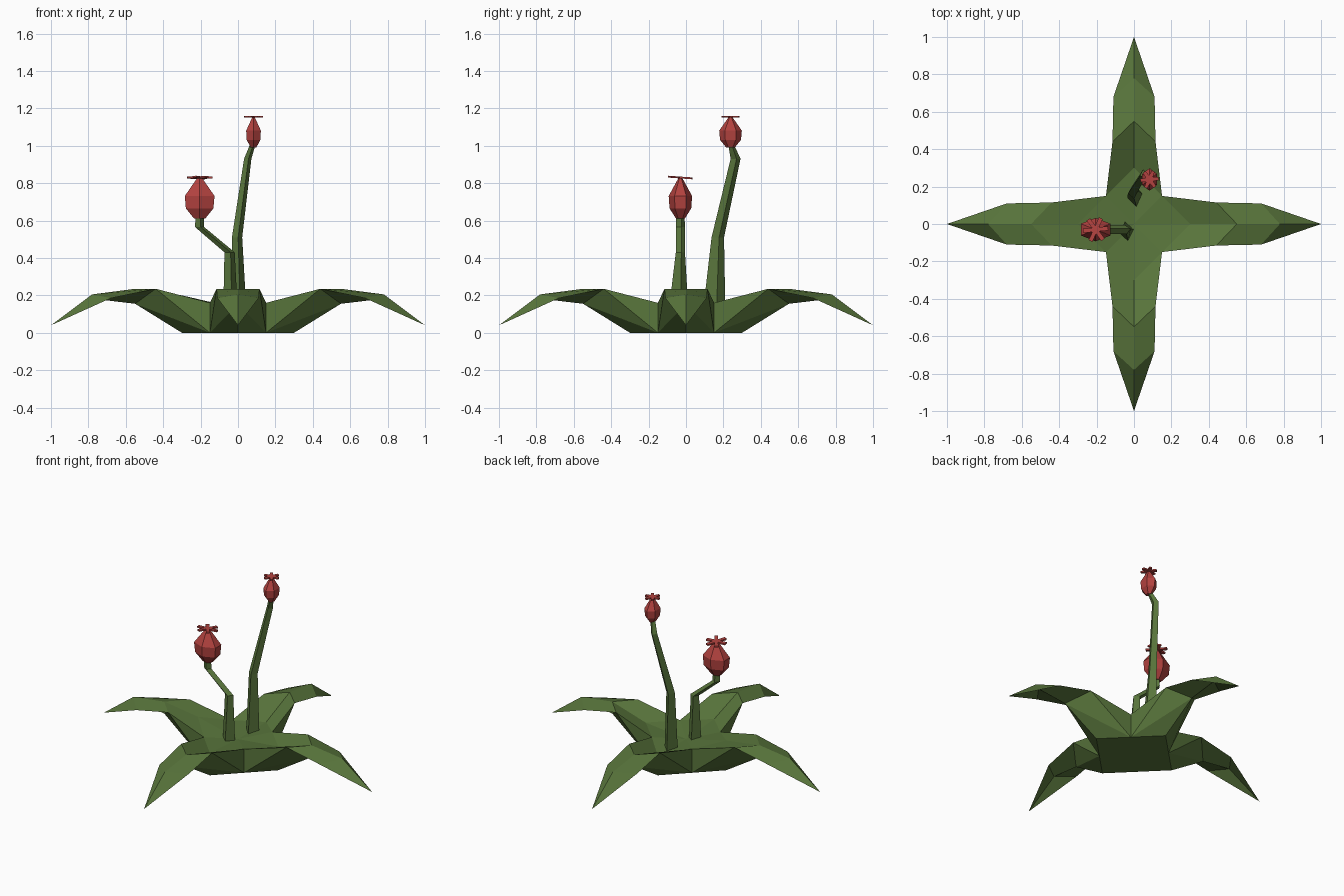
import bpy, bmesh
from math import cos, sin, pi
from mathutils import Matrix, Vector

if "Cube" in bpy.data.objects:
    bpy.data.objects.remove(bpy.data.objects["Cube"])


def material(name, rgb):
    m = bpy.data.materials.new(name)
    m.diffuse_color = (*rgb, 1)
    m.use_nodes = True
    m.node_tree.nodes["Principled BSDF"].inputs["Base Color"].default_value = m.diffuse_color
    return m


GREEN = material("leaf_green", (0.10, 0.18, 0.045))
RED = material("bud_red", (0.45, 0.055, 0.05))


def finish(name, bm, mat):
    bmesh.ops.remove_doubles(bm, verts=bm.verts, dist=0.001)
    bmesh.ops.recalc_face_normals(bm, faces=bm.faces)
    me = bpy.data.meshes.new(name)
    bm.to_mesh(me)
    bm.free()
    me.materials.append(mat)
    ob = bpy.data.objects.new(name, me)
    bpy.context.collection.objects.link(ob)
    return ob


def loft(bm, rings):
    """Skin a list of equal-length point rings and cap both ends."""
    vs = [[bm.verts.new(p) for p in r] for r in rings]
    n = len(vs[0])
    for a, b in zip(vs, vs[1:]):
        for i in range(n):
            bm.faces.new((a[i], a[(i + 1) % n], b[(i + 1) % n], b[i]))
    bm.faces.new(vs[0])
    bm.faces.new(vs[-1])


# Rosette: four folded leaves welded over a diamond-shaped base
def add_leaf(bm, turn, dip):
    rot = Matrix.Rotation(turn, 3, 'Z')
    for s in (1, -1):
        P = dict(
            mid=(0, 0, 0.13), crotch=(0.15, 0.15 * s, 0.16), inner=(0.30, 0, dip),
            edge1=(0.44, 0.115 * s, 0.235), rib1=(0.55, 0, 0.235),
            edge2=(0.68, 0.11 * s, 0.185), rib2=(0.78, 0, 0.205), tip=(1, 0, 0.04),
            base=(0, 0, 0), foot=(0.15, 0.15 * s, 0), heel=(0.30, 0, 0),
            keel1=(0.55, 0, 0.155), keel2=(0.76, 0, 0.18))
        V = {k: bm.verts.new(rot @ Vector(p)) for k, p in P.items()}
        for f in ("mid crotch inner", "crotch edge1 rib1 inner",
                  "edge1 edge2 rib2 rib1", "edge2 tip rib2",
                  "base heel foot", "foot edge1 crotch", "foot heel keel1",
                  "foot keel1 edge1", "edge1 keel1 keel2 edge2",
                  "edge2 keel2 tip"):
            bm.faces.new([V[k] for k in f.split()])


bm = bmesh.new()
for i, dip in enumerate((0.16, 0.13, 0.20, 0.15)):
    add_leaf(bm, i * pi / 2, dip)
finish("leaves", bm, GREEN)


# Stems: bent, tapering four-sided stalks (x, y, z, half width x, half width y)
def stem(name, path):
    bm = bmesh.new()
    loft(bm, [[(x + rx * cos(a * pi / 2 + 0.2), y + ry * sin(a * pi / 2 + 0.2), z)
               for a in range(4)] for x, y, z, rx, ry in path])
    finish(name, bm, GREEN)


stem("short_stem", [(-0.04, -0.04, 0.10, 0.04, 0.055), (-0.045, -0.03, 0.43, 0.028, 0.025),
                    (-0.205, -0.03, 0.565, 0.025, 0.025), (-0.205, -0.03, 0.64, 0.022, 0.022)])
stem("tall_stem", [(0.005, 0.15, 0.10, 0.042, 0.062), (-0.005, 0.17, 0.51, 0.028, 0.034),
                   (0.052, 0.265, 0.93, 0.02, 0.027), (0.08, 0.24, 1.01, 0.015, 0.015)])


# Buds: faceted pods, each topped with a flat six-armed star
def bud(name, x, y, z, rx, ry, h, star, tilt):
    bm = bmesh.new()
    loft(bm, [[(x + rx * k * sin(i * pi / 3), y + ry * k * cos(i * pi / 3), z + h * t)
               for i in range(6)]
              for t, k in ((0, 0.4), (0.25, 1), (0.55, 1.08), (1, 0.15))])
    finish(name, bm, RED)
    bm = bmesh.new()
    rings = []
    for dz in (-0.005, 0.005):
        ring = []
        for i in range(6):
            a = i * pi / 3 + 0.1
            for da, r in ((-0.17, star), (0.17, star), (pi / 6, 0.022)):
                px, py = r * cos(a + da), r * sin(a + da)
                ring.append((x + px, y + py, z + h + dz + tilt * py))
        rings.append(ring)
    loft(bm, rings)
    finish(name + "_star", bm, RED)


bud("short_bud", -0.205, -0.03, 0.61, 0.085, 0.058, 0.22, 0.068, -0.07)
bud("tall_bud", 0.083, 0.238, 0.99, 0.042, 0.056, 0.165, 0.05, 0.0)
